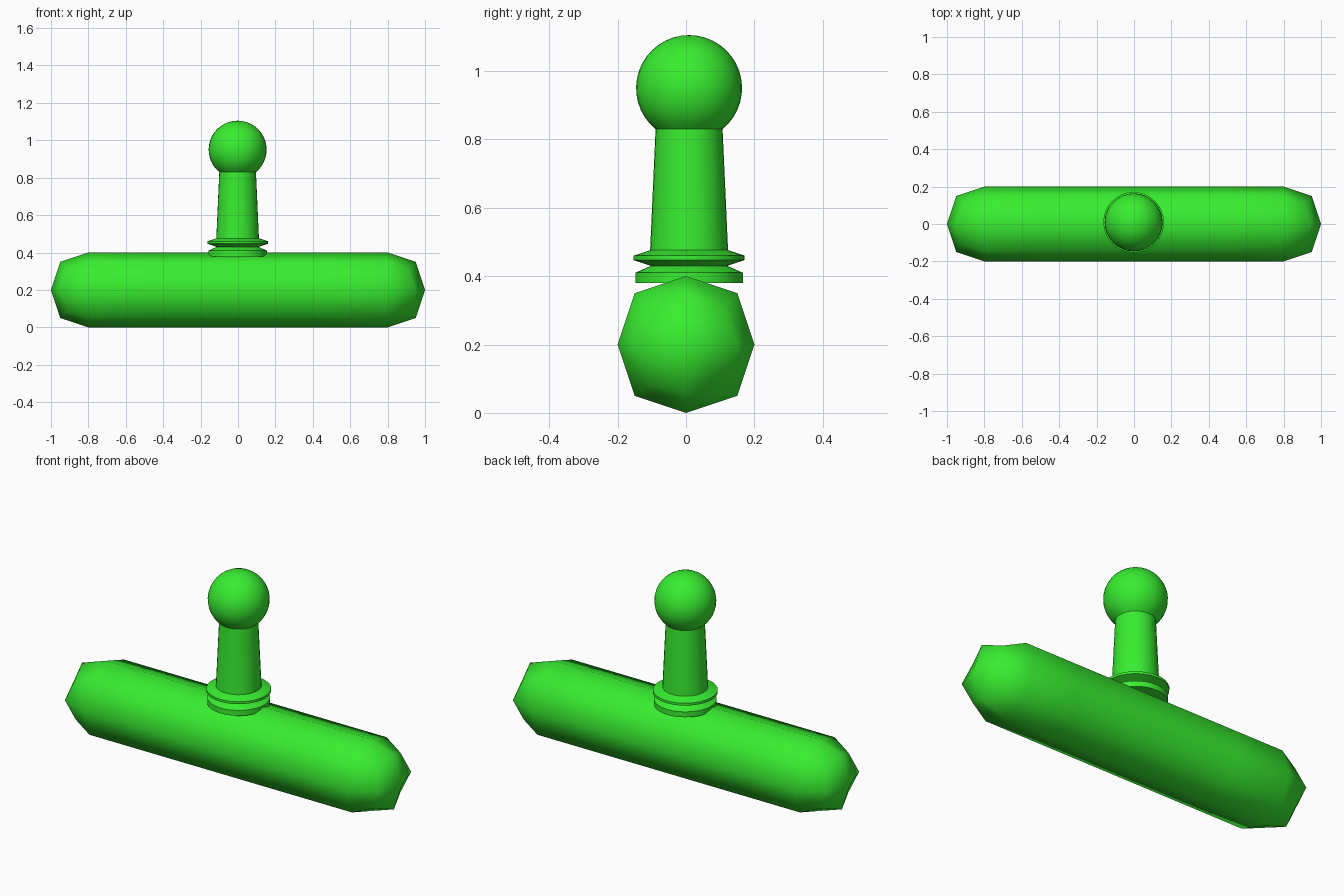
import bpy, bmesh, math
from mathutils import Vector

if "Cube" in bpy.data.objects:
    bpy.data.objects.remove(bpy.data.objects["Cube"])

green = bpy.data.materials.new("green")
green.diffuse_color = (0.04, 0.85, 0.03, 1)
green.use_nodes = True
green.node_tree.nodes["Principled BSDF"].inputs["Base Color"].default_value = green.diffuse_color


def finish(bm, name, location, angle=None):
    bmesh.ops.recalc_face_normals(bm, faces=bm.faces)
    mesh = bpy.data.meshes.new(name)
    bm.to_mesh(mesh)
    bm.free()
    mesh.materials.append(green)
    obj = bpy.data.objects.new(name, mesh)
    obj.location = location
    bpy.context.collection.objects.link(obj)
    bpy.ops.object.select_all(action='DESELECT')
    obj.select_set(True)
    bpy.context.view_layer.objects.active = obj
    if angle is None:
        bpy.ops.object.shade_smooth()
    else:
        bpy.ops.object.shade_smooth_by_angle(angle=angle)
    return obj


def lathe(name, profile, location, angle, steps=32):
    bm = bmesh.new()
    verts = [bm.verts.new((r, 0, z)) for r, z in profile]
    edges = [bm.edges.new(pair) for pair in zip(verts, verts[1:])]
    bmesh.ops.spin(bm, geom=verts + edges, cent=(0, 0, 0), axis=(0, 0, 1),
                   angle=2 * math.pi, steps=steps)
    bmesh.ops.remove_doubles(bm, verts=bm.verts, dist=0.0005)
    return finish(bm, name, location, angle)


# Horizontal bar: a box cage with a loop near each end, softened once
bm = bmesh.new()
bmesh.ops.create_cube(bm, size=2)
bmesh.ops.scale(bm, vec=(1, 0.2, 0.2), verts=bm.verts)
for x in (-0.6, 0.6):
    bmesh.ops.bisect_plane(bm, geom=bm.verts[:] + bm.edges[:] + bm.faces[:],
                           plane_co=Vector((x, 0, 0)), plane_no=Vector((1, 0, 0)))
bar = finish(bm, "bar", (0, 0, 0.2))
soften = bar.modifiers.new("soften", 'SUBSURF')
soften.levels = soften.render_levels = 1
soften.use_limit_surface = False

# Turned stem with a double collar at its foot
lathe("stem", [(0, 0.38), (0.157, 0.38), (0.157, 0.41), (0.112, 0.43),
               (0.162, 0.447), (0.162, 0.46), (0.114, 0.476), (0.098, 0.83)],
      (-0.002, 0.009, 0), math.radians(35))

# Ball head, open where it meets the stem
start = math.atan2(-0.12, 0.098)
ball = []
for i in range(17):
    a = start + (math.pi / 2 - start) * i / 16
    ball.append((0.155 * math.cos(a), 0.95 + 0.155 * math.sin(a)))
lathe("ball", ball, (-0.002, 0.009, 0), math.radians(35))
